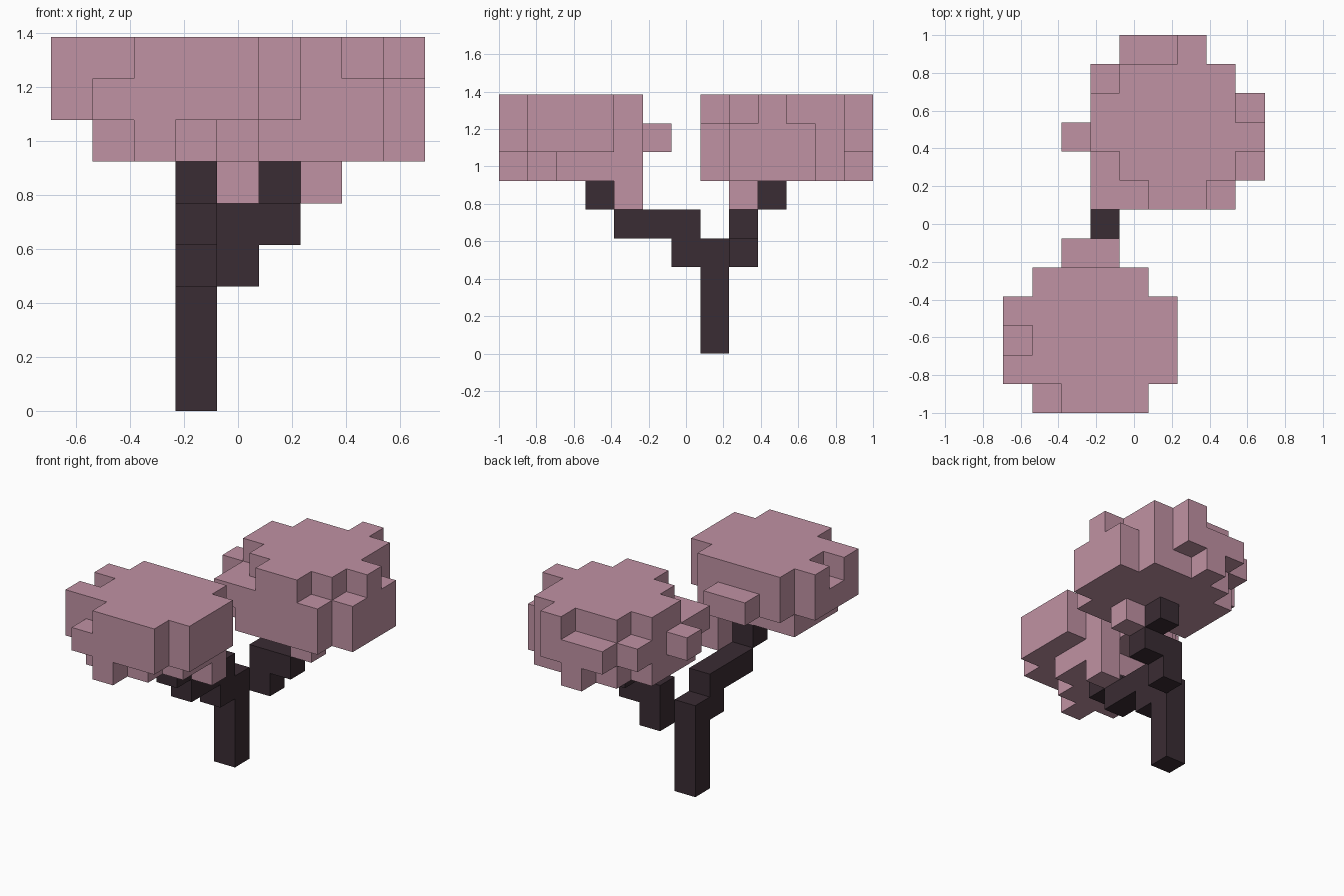
import bpy, bmesh
from math import radians
from mathutils import Vector

cube = bpy.data.objects.get("Cube")
if cube:
    bpy.data.objects.remove(cube)

UNIT = 2 / 13                      # edge length of one block
ORIGIN = Vector((-4.5, -6.5, 0))   # grid corner, in blocks


def material(name, rgb):
    mat = bpy.data.materials.new(name)
    mat.use_nodes = True
    colour = (*rgb, 1)
    mat.diffuse_color = colour
    bsdf = next(n for n in mat.node_tree.nodes if n.type == 'BSDF_PRINCIPLED')
    bsdf.inputs["Base Color"].default_value = colour
    bsdf.inputs["Roughness"].default_value = 0.9
    return mat


def layer(height, first_row, spans):
    """Blocks of one level: each span is (first, last) block across a row."""
    return {(x, first_row + n, height)
            for n, (a, b) in enumerate(spans) for x in range(a, b + 1)}


def build_blocks(name, cells, mat):
    """Make one shell from the outer faces of a set of grid blocks."""
    bm = bmesh.new()
    for cell in cells:
        centre = Vector(cell) + Vector((0.5, 0.5, 0.5)) + ORIGIN
        for axis in range(3):
            for sign in (-1, 1):
                normal = Vector((0, 0, 0))
                normal[axis] = sign
                neighbour = list(cell)
                neighbour[axis] += sign
                if tuple(neighbour) in cells:
                    continue
                side = Vector((0, 0, 0))
                side[(axis + 1) % 3] = 0.5
                up = normal.cross(side)
                middle = centre + normal * 0.5
                corners = (-side - up, side - up, side + up, up - side)
                bm.faces.new([bm.verts.new((middle + c) * UNIT) for c in corners])
    bmesh.ops.remove_doubles(bm, verts=bm.verts, dist=UNIT / 100)
    # Join the squares of each flat side
    bmesh.ops.dissolve_limit(bm, angle_limit=radians(1), verts=bm.verts, edges=bm.edges)
    mesh = bpy.data.meshes.new(name)
    bm.to_mesh(mesh)
    bm.free()
    mesh.materials.append(mat)
    obj = bpy.data.objects.new(name, mesh)
    bpy.context.scene.collection.objects.link(obj)
    return obj


bark = material("dark_bark", (0.042, 0.025, 0.033))
blossom = material("pink_blossom", (0.527, 0.287, 0.367))

# Trunk with a forked pair of stepped branches
trunk = {(3, 7, z) for z in range(4)}
front_branch = {(3, 6, 3), (3, 3, 5)} | {(3, y, 4) for y in (4, 5, 6)}
back_branch = {(4, 8, 3), (4, 8, 4), (5, 8, 4), (5, 9, 5)}
build_blocks("trunk_and_branches", trunk | front_branch | back_branch, bark)

# Front canopy: three levels, a hanging tuft and a notch in the side
front_canopy = (
    layer(6, 0, [(2, 2), (1, 3), (1, 4), (1, 4), (4, 4)])
    | layer(7, 0, [(1, 4), (0, 5), (0, 5), (0, 5), (1, 4), (2, 3)])
    | layer(8, 0, [(2, 4), (0, 5), (1, 5), (0, 5), (1, 4)])
    | {(4, 4, 5)})
build_blocks("front_canopy", front_canopy, blossom)

# Back canopy: three levels and a hanging tuft
back_canopy = (
    layer(6, 7, [(4, 7), (3, 8), (3, 8), (3, 8), (4, 7), (5, 5)])
    | layer(7, 7, [(3, 7), (3, 8), (2, 8), (3, 8), (3, 7), (4, 6)])
    | layer(8, 7, [(5, 6), (4, 7), (3, 8), (3, 7), (4, 7), (6, 6)])
    | {(6, 8, 5)})
build_blocks("back_canopy", back_canopy, blossom)
